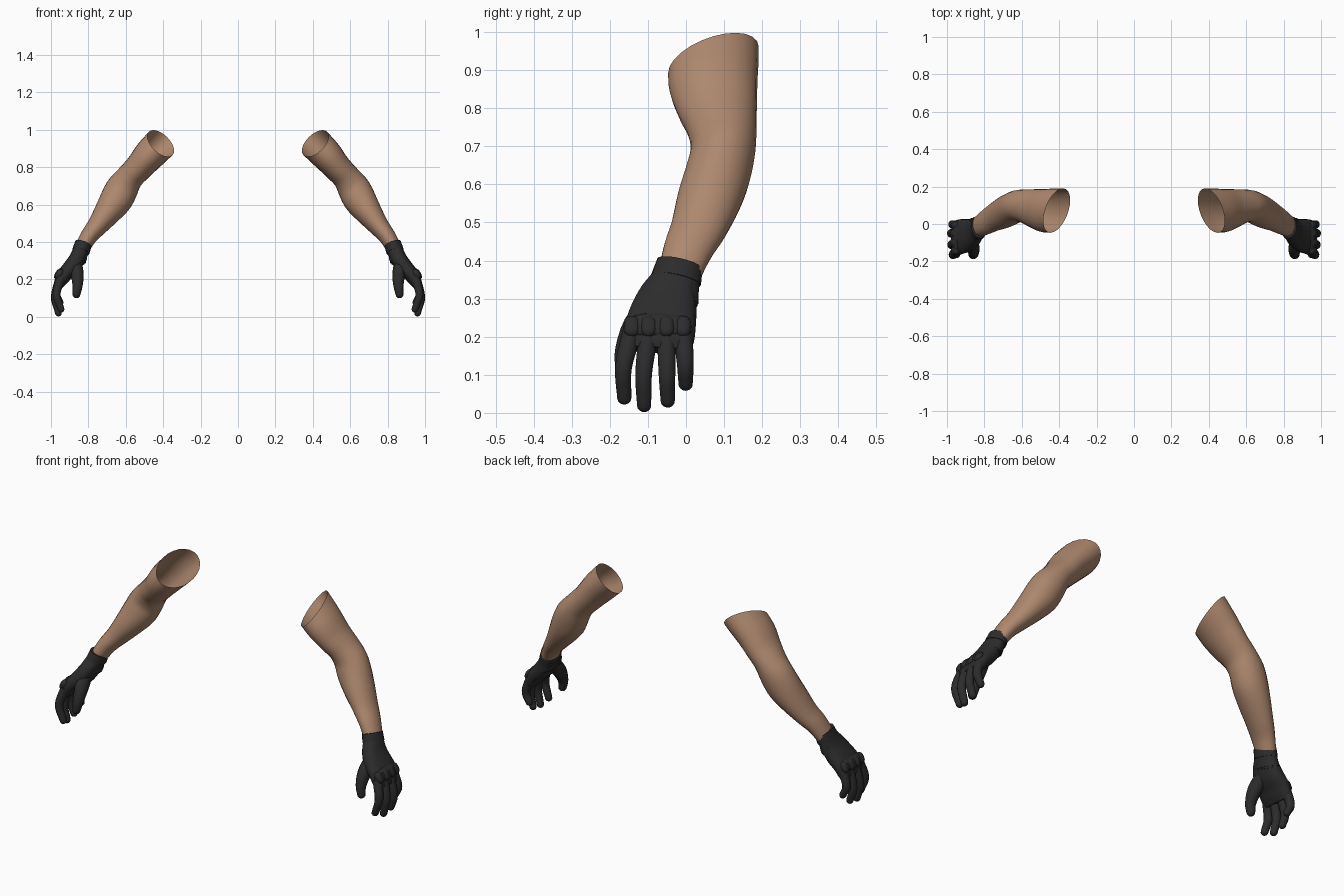
import bpy, bmesh, math
from mathutils import Vector

if "Cube" in bpy.data.objects:
    bpy.data.objects.remove(bpy.data.objects["Cube"])


def material(name, rgb):
    m = bpy.data.materials.new(name)
    m.diffuse_color = (*rgb, 1)
    m.use_nodes = True
    m.node_tree.nodes["Principled BSDF"].inputs["Base Color"].default_value = m.diffuse_color
    return m


SKIN = material("tan skin", (0.42, 0.245, 0.155))
BLACK = material("black fabric", (0.025, 0.025, 0.026))


def finish(name, bm, mat):
    """Turn the bmesh into a smooth object mirrored to the other side."""
    me = bpy.data.meshes.new(name)
    bmesh.ops.recalc_face_normals(bm, faces=bm.faces)
    bm.to_mesh(me)
    bm.free()
    me.materials.append(mat)
    ob = bpy.data.objects.new(name, me)
    bpy.context.collection.objects.link(ob)
    bpy.context.view_layer.objects.active = ob
    ob.select_set(True)
    bpy.ops.object.shade_smooth_by_angle(angle=math.radians(50))
    ob.select_set(False)
    ob.modifiers.new("mirror", 'MIRROR').use_axis[0] = True
    return ob


def spline(rows, steps):
    """Catmull-Rom interpolation of cross-section rows."""
    rows = [Vector(r) for r in rows]
    p = [2 * rows[0] - rows[1]] + rows + [2 * rows[-1] - rows[-2]]
    out = []
    for i in range(1, len(p) - 2):
        a, b, c, d = p[i - 1:i + 3]
        for k in range(steps):
            t = k / steps
            out.append(0.5 * (2 * b + (c - a) * t + (2 * a - 5 * b + 4 * c - d) * t * t
                              + (3 * b - a - 3 * c + d) * t ** 3))
    return out + [rows[-1]]


def loft(name, rows, mat, steps=3, sides=20, power=1.0, tip=False, caps=True, slant=0.0):
    """Skin ellipses (x, y, z, half depth, half width) along their centre line.
    slant cuts the first end obliquely, fading out along the tube."""
    rows = spline(rows, steps)
    centres = [Vector(r[:3]) for r in rows]
    n = len(rows)
    rings = []
    for i, r in enumerate(rows):
        t = (centres[min(i + 1, n - 1)] - centres[max(i - 1, 0)]).normalized()
        rings.append((centres[i], t, r[3], r[4]))
    if tip:  # rounded end
        c, t, a, b = rings[-1]
        for ang in (25, 50, 70, 84):
            s, k = math.sin(math.radians(ang)), math.cos(math.radians(ang))
            rings.append((c + t * min(a, b) * s, t, a * k, b * k))
    bm = bmesh.new()
    loops = []
    for i, (c, t, a, b) in enumerate(rings):
        u = Vector((0, 1, 0)).cross(t).normalized()
        v = t.cross(u)
        skew = slant * max(0, 1 - i / 8)
        loop = []
        for k in range(sides):
            w = math.tau * k / sides
            cu, sv = math.cos(w), math.sin(w)
            cu = math.copysign(abs(cu) ** power, cu)
            sv = math.copysign(abs(sv) ** power, sv)
            loop.append(bm.verts.new(c + u * a * cu + (v - t * skew) * b * sv))
        loops.append(loop)
    for lo, hi in zip(loops, loops[1:]):
        for k in range(sides):
            j = (k + 1) % sides
            bm.faces.new((lo[k], lo[j], hi[j], hi[k]))
    if caps:
        bm.faces.new(loops[0])
        bm.faces.new(loops[-1])
    return finish(name, bm, mat)


def pad(name, centre, size, tilt=0.0):
    """Small padded bump."""
    bm = bmesh.new()
    bmesh.ops.create_uvsphere(bm, u_segments=16, v_segments=10, radius=1)
    for v in bm.verts:
        x, y, z = (math.copysign(abs(v.co[i]) ** .8, v.co[i]) * size[i] for i in range(3))
        v.co = Vector(centre) + Vector((x * math.cos(tilt) + z * math.sin(tilt), y,
                                        z * math.cos(tilt) - x * math.sin(tilt)))
    return finish(name, bm, BLACK)


# Bare arm, an open tube from above the elbow to the wrist
loft("arm", [
    (.413, .072, .927, .089, .119), (.473, .073, .865, .085, .117),
    (.527, .082, .802, .076, .106), (.577, .094, .748, .074, .092),
    (.617, .097, .690, .086, .085), (.652, .083, .625, .087, .086),
    (.698, .060, .558, .073, .084), (.750, .034, .488, .056, .074),
    (.797, .006, .430, .046, .065), (.835, -.017, .365, .040, .056),
], SKIN, steps=4, sides=24, caps=False, slant=.4)

# Glove cuff with its thicker wrist band and lower strap
loft("cuff", [(.828, -.017, .385, .045, .059), (.842, -.026, .348, .043, .063),
              (.860, -.040, .298, .043, .073)], BLACK)
loft("wrist_band", [(.826, -.016, .392, .046, .061), (.840, -.026, .350, .047, .067)],
     BLACK, steps=2)
loft("strap", [(.849, -.031, .328, .045, .066), (.857, -.037, .302, .045, .072)],
     BLACK, steps=2)

# Hand of the glove
loft("palm", [
    (.842, -.028, .350, .042, .058), (.862, -.046, .307, .043, .076),
    (.888, -.058, .267, .045, .087), (.922, -.067, .230, .040, .093),
    (.945, -.072, .193, .034, .093), (.957, -.074, .165, .023, .086),
], BLACK, power=0.8)
loft("thumb", [
    (.870, -.080, .285, .036, .042), (.859, -.130, .225, .034, .038),
    (.858, -.160, .165, .027, .027), (.864, -.165, .120, .021, .022),
], BLACK, sides=14, tip=True)

# Flat guard across the back of the knuckles
pad("knuckle_guard", (.950, -.073, .228), (.022, .086, .036), -.5)

# Fingers: knuckle, middle joint and tip centres
fingers = {
    "index_finger": ((.946, -.142, .210), (.970, -.164, .120), (.946, -.162, .040)),
    "middle_finger": ((.951, -.098, .210), (.977, -.111, .105), (.960, -.110, .020)),
    "ring_finger": ((.951, -.051, .210), (.979, -.050, .105), (.961, -.048, .032)),
    "little_finger": ((.946, -.008, .210), (.972, -.002, .130), (.951, -.001, .076)),
}
for name, (knuckle, joint, end) in fingers.items():
    loft(name, [(*knuckle, .025, .026), (*joint, .021, .0225), (*end, .018, .019)],
         BLACK, steps=5, sides=14, tip=True)
    # Low raised ridge over each knuckle
    x, y, z = knuckle
    pad(name + "_ridge", (x + .009, y, z + .016), (.019, .022, .030), -.5)
